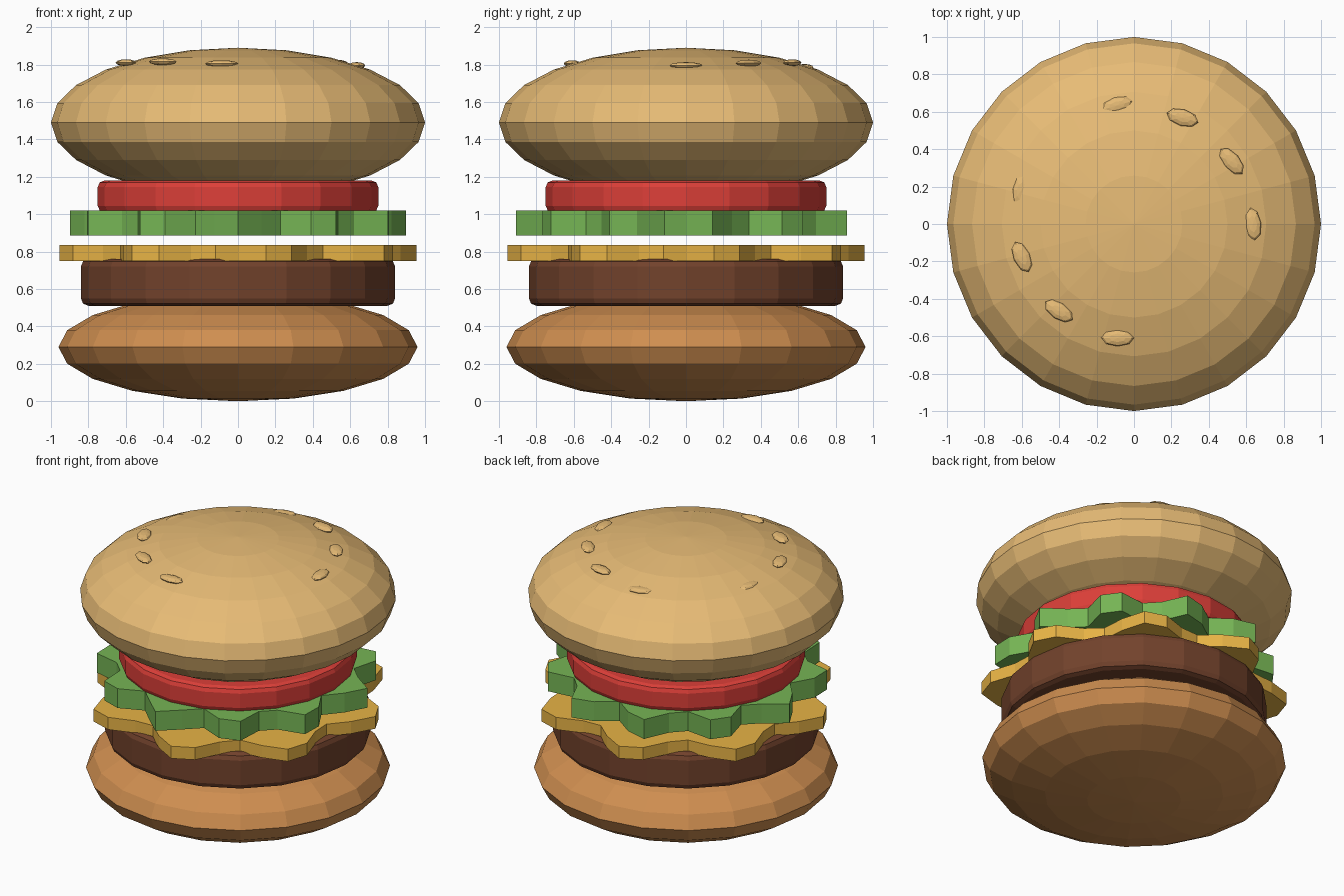
import bpy, bmesh
from math import sin, cos, pi, radians
from mathutils import Matrix

if "Cube" in bpy.data.objects:
    bpy.data.objects.remove(bpy.data.objects["Cube"])


def material(name, rgb):
    m = bpy.data.materials.new(name)
    m.diffuse_color = (*rgb, 1)
    m.use_nodes = True
    m.node_tree.nodes["Principled BSDF"].inputs["Base Color"].default_value = m.diffuse_color
    return m


BUN = material("toasted_bun", (0.80, 0.50, 0.18))
BASE = material("base_bun", (0.62, 0.27, 0.08))
MEAT = material("meat", (0.17, 0.055, 0.025))
CHEESE = material("cheese", (0.80, 0.45, 0.06))
GREEN = material("green", (0.18, 0.46, 0.09))
RED = material("red", (0.72, 0.05, 0.04))


def finish(name, bm, mat):
    mesh = bpy.data.meshes.new(name)
    bmesh.ops.recalc_face_normals(bm, faces=bm.faces)
    bm.to_mesh(mesh)
    bm.free()
    mesh.materials.append(mat)
    obj = bpy.data.objects.new(name, mesh)
    bpy.context.collection.objects.link(obj)
    return obj


def ellipsoid(name, mat, segments, rings, size, loc, turn=0.0):
    bm = bmesh.new()
    bmesh.ops.create_uvsphere(bm, u_segments=segments, v_segments=rings, radius=1)
    bmesh.ops.transform(bm, verts=bm.verts, matrix=Matrix.Translation(loc)
                        @ Matrix.Rotation(turn, 4, 'Z') @ Matrix.Diagonal((*size, 1)))
    return finish(name, bm, mat)


def slab(name, mat, sides, z0, z1, radius_at):
    """Extruded outline whose radius is a function of the angle."""
    bm = bmesh.new()
    angles = [2 * pi * i / sides for i in range(sides)]
    face = bm.faces.new([bm.verts.new((radius_at(a) * cos(a), radius_at(a) * sin(a), z0))
                         for a in angles])
    ext = bmesh.ops.extrude_face_region(bm, geom=[face], use_keep_orig=True)
    top = [g for g in ext["geom"] if isinstance(g, bmesh.types.BMVert)]
    bmesh.ops.translate(bm, verts=top, vec=(0, 0, z1 - z0))
    return finish(name, bm, mat)


def bevel_rims(obj, width):
    b = obj.modifiers.new("rim", 'BEVEL')
    b.width, b.segments = width, 2
    b.limit_method, b.angle_limit = 'ANGLE', radians(40)


# Buns
ellipsoid("bottom_bun", BASE, 20, 10, (0.96, 0.96, 0.29), (0, 0, 0.29))
ellipsoid("top_bun", BUN, 24, 12, (1, 1, 0.4), (0, 0, 1.49))

# Round fillings with softened rims
bevel_rims(slab("patty", MEAT, 20, 0.51, 0.76, lambda a: 0.84), 0.04)
bevel_rims(slab("tomato", RED, 20, 1.01, 1.18, lambda a: 0.75), 0.035)

# Wavy fillings
slab("cheese_slice", CHEESE, 40, 0.75, 0.835, lambda a: 0.87 + 0.10 * sin(8 * a))
slab("lettuce", GREEN, 40, 0.885, 1.02, lambda a: 0.82 + 0.09 * sin(11 * a))

# Ring of eleven seeds, some almost sunk into the bun: (radius, z)
SEEDS = [(0.635, 1.795), (0.62, 1.808), (0.625, 1.81), (0.64, 1.785), (0.62, 1.77),
         (0.63, 1.782), (0.625, 1.81), (0.615, 1.815), (0.615, 1.805), (0.62, 1.77),
         (0.62, 1.77)]
for i, (r, z) in enumerate(SEEDS):
    a = 2 * pi * i / len(SEEDS)
    ellipsoid(f"seed_{i + 1}", BUN, 8, 6, (0.088, 0.045, 0.018),
              (r * cos(a), r * sin(a), z), a + pi / 2 + radians(8))
